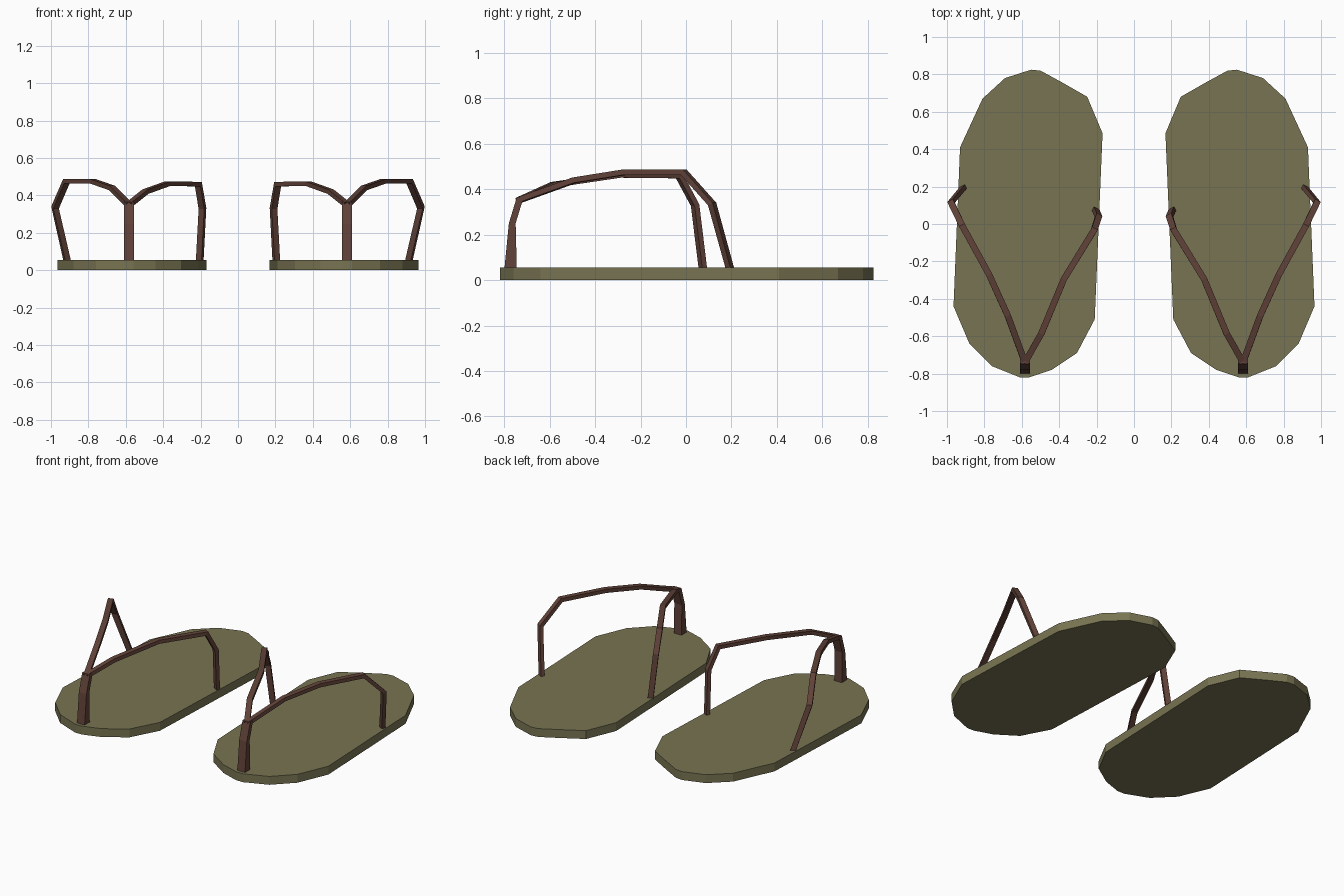
import bpy, bmesh
from mathutils import Vector

if "Cube" in bpy.data.objects:
    bpy.data.objects.remove(bpy.data.objects["Cube"])


def material(name, color):
    m = bpy.data.materials.new(name)
    m.diffuse_color = (*color, 1)
    m.use_nodes = True
    m.node_tree.nodes["Principled BSDF"].inputs["Base Color"].default_value = m.diffuse_color
    return m


SOLE = material("olive_foam", (0.19, 0.175, 0.085))
STRAP = material("brown_leather", (0.12, 0.055, 0.04))


def finish(name, bm, mat):
    # Every part is made for the right foot and mirrored to the left
    bmesh.ops.recalc_face_normals(bm, faces=bm.faces)
    me = bpy.data.meshes.new(name)
    bm.to_mesh(me)
    bm.free()
    me.materials.append(mat)
    ob = bpy.data.objects.new(name, me)
    bpy.context.collection.objects.link(ob)
    mod = ob.modifiers.new("mirror_to_left_foot", 'MIRROR')
    mod.use_mirror_merge = False
    return ob


def loft(name, rings, mat):
    bm = bmesh.new()
    vr = [[bm.verts.new(p) for p in r] for r in rings]
    n = len(vr[0])
    for a, b in zip(vr, vr[1:]):
        for i in range(n):
            j = (i + 1) % n
            bm.faces.new((a[i], a[j], b[j], b[i]))
    bm.faces.new(vr[0])
    bm.faces.new(vr[-1])
    return finish(name, bm, mat)


def sweep(name, path, width, thick, side):
    # Rectangular band along a path, its width kept along a horizontal side vector
    pts = [Vector(p) for p in path]
    side = Vector(side).normalized()
    rings = []
    for i, p in enumerate(pts):
        t0 = (p - pts[max(i - 1, 0)]).normalized()
        t1 = (pts[min(i + 1, len(pts) - 1)] - p).normalized()
        t = (t0 + t1).normalized()
        up = t.cross(side).normalized()
        miter = 1 / max(0.6, t.dot(t1 if t1.length else t0))
        w, h = side * width / 2, up * thick / 2 * miter
        rings.append([p - w - h, p + w - h, p + w + h, p - w + h])
    return loft(name, rings, STRAP)


# Sole: extruded low-poly foot outline
outline = [(0.61, -0.82), (0.76, -0.76), (0.88, -0.64), (0.965, -0.44),
           (0.93, 0.41), (0.81, 0.67), (0.69, 0.78), (0.55, 0.825),
           (0.50, 0.82), (0.39, 0.76), (0.25, 0.68), (0.168, 0.485),
           (0.21, -0.51), (0.305, -0.69), (0.44, -0.78), (0.56, -0.82)]
loft("sole", [[(x, y, z) for x, y in outline] for z in (0, 0.055)], SOLE)

# Toe post: square column, wider front to back at its foot
post = [(-0.80, -0.745, 0.045), (-0.78, -0.75, 0.25), (-0.745, -0.715, 0.365)]
loft("toe_post", [[(0.555, a, z), (0.61, a, z), (0.61, b, z), (0.555, b, z)]
                  for a, b, z in post], STRAP)

# Outer and inner straps rising from the post and dropping to the sole edges
sweep("outer_strap", [(0.583, -0.74, 0.35), (0.675, -0.49, 0.44), (0.775, -0.27, 0.475),
                      (0.918, -0.01, 0.475), (0.978, 0.115, 0.335), (0.912, 0.195, 0.045)],
      0.034, 0.024, (0.87, -0.48, 0))
sweep("inner_strap", [(0.583, -0.74, 0.35), (0.495, -0.585, 0.42), (0.375, -0.295, 0.463),
                      (0.212, -0.03, 0.46), (0.19, 0.04, 0.33), (0.205, 0.075, 0.045)],
      0.034, 0.024, (0.87, 0.48, 0))
